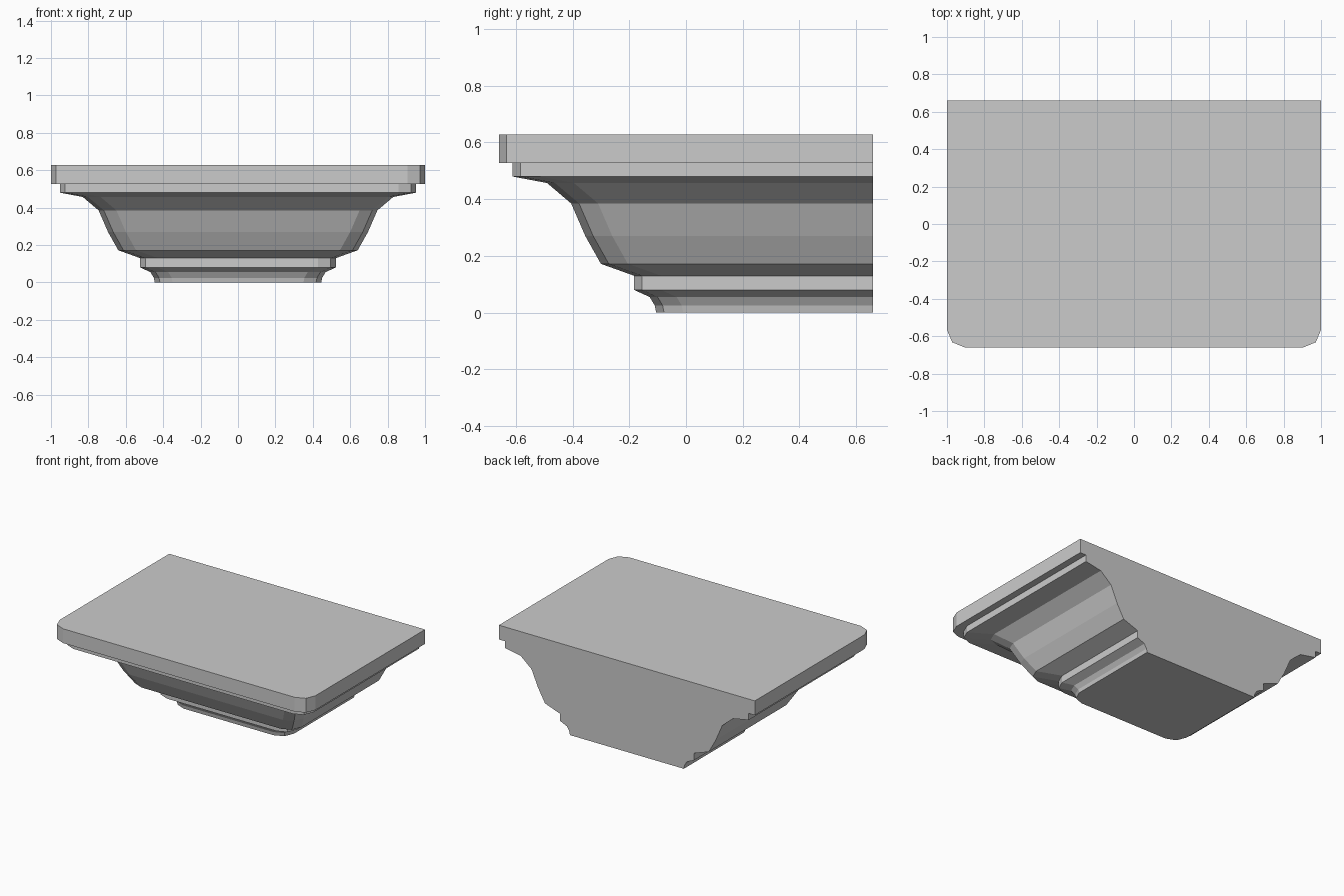
import bpy, bmesh, math

if "Cube" in bpy.data.objects:
    bpy.data.objects.remove(bpy.data.objects["Cube"])

BACK = 0.66      # flat wall side
RADIUS = 0.095   # front corner rounding
STEPS = 2        # segments per rounded corner

# Moulding profile, bottom to top: (half width, height)
PROFILE = [(0.445, 0.0), (0.45, 0.025), (0.468, 0.055), (0.523, 0.08),
           (0.523, 0.13), (0.64, 0.172), (0.695, 0.27), (0.745, 0.385),
           (0.83, 0.457), (0.952, 0.48), (0.952, 0.527), (1.0, 0.527),
           (1.0, 0.628)]


def outline(half_width):
    """Right half from the back wall round the front corner, then mirrored."""
    front = 0.34 - half_width
    right = [(half_width, BACK)]
    for i in range(STEPS + 1):
        a = math.radians(90) * i / STEPS
        right.append((half_width - RADIUS + RADIUS * math.cos(a),
                      front + RADIUS - RADIUS * math.sin(a)))
    return right + [(-x, y) for x, y in reversed(right)]


# Loft the outlines into a closed bracket
bm = bmesh.new()
rings = [[bm.verts.new((x, y, z)) for x, y in outline(w)] for w, z in PROFILE]
n = len(rings[0])
for lower, upper in zip(rings, rings[1:]):
    for i in range(n - 1):
        bm.faces.new((lower[i], lower[i + 1], upper[i + 1], upper[i]))

# Bottom, top and flat back
bm.faces.new(rings[0])
bm.faces.new(rings[-1])
bm.faces.new([r[0] for r in rings] + [r[-1] for r in reversed(rings)])
bmesh.ops.recalc_face_normals(bm, faces=bm.faces[:])

mesh = bpy.data.meshes.new("moulded_wall_bracket")
bm.to_mesh(mesh)
bm.free()
bracket = bpy.data.objects.new("moulded_wall_bracket", mesh)
bpy.context.collection.objects.link(bracket)
